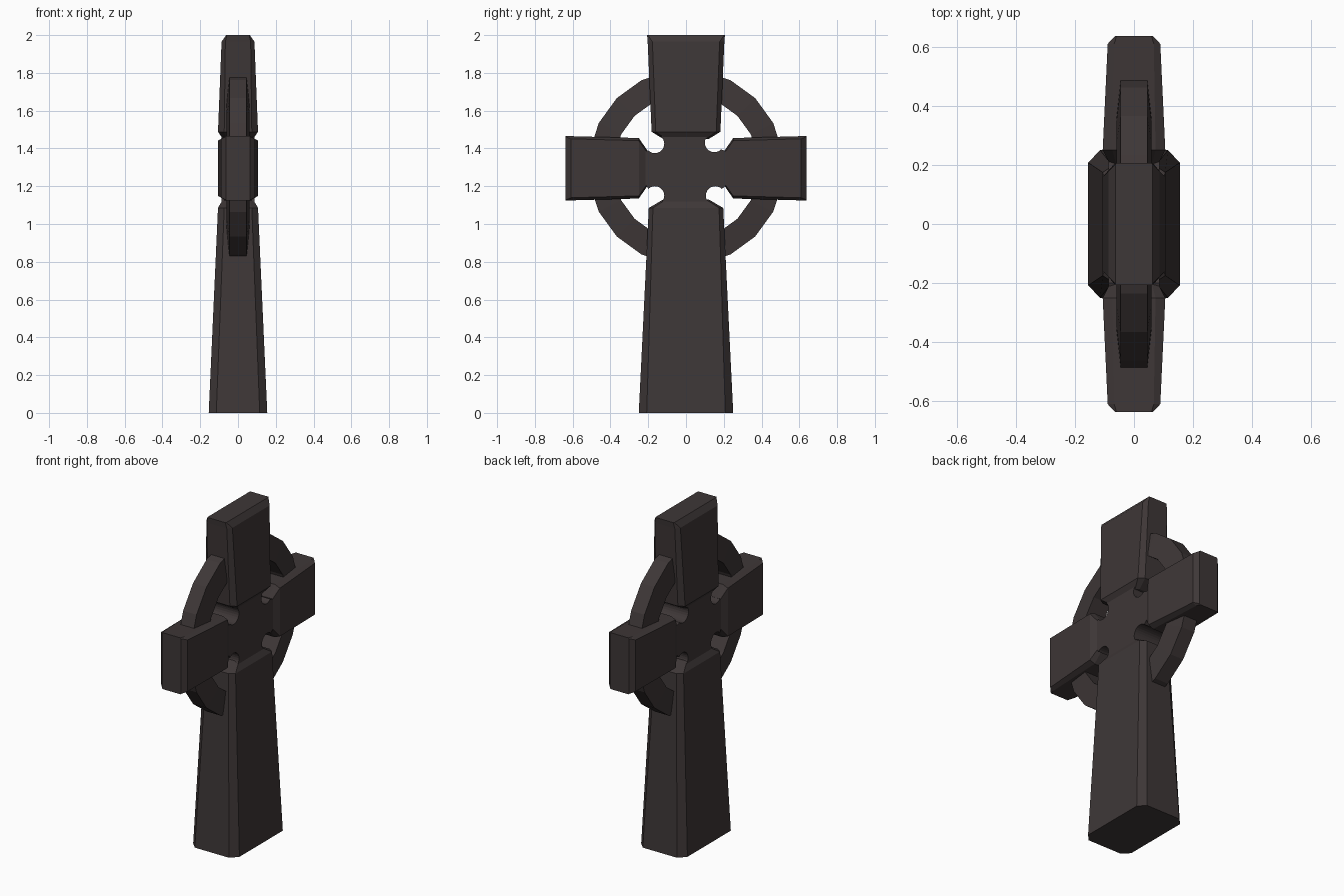
import bpy, bmesh, math

if "Cube" in bpy.data.objects:
    bpy.data.objects.remove(bpy.data.objects["Cube"])

CZ = 1.295  # height of the crossing

stone = bpy.data.materials.new("dark brown stone")
stone.diffuse_color = (0.048, 0.038, 0.038, 1)
stone.use_nodes = True
stone.node_tree.nodes["Principled BSDF"].inputs["Base Color"].default_value = stone.diffuse_color


def finish(name, bm):
    bmesh.ops.recalc_face_normals(bm, faces=bm.faces)
    me = bpy.data.meshes.new(name)
    bm.to_mesh(me)
    bm.free()
    me.materials.append(stone)
    ob = bpy.data.objects.new(name, me)
    bpy.context.collection.objects.link(ob)
    return ob


def loft(name, stations, place):
    """Chamfered block; station = (t, half width, half depth, width chamfer, depth chamfer)."""
    bm = bmesh.new()
    rings = []
    for t, a, x, ca, cx in stations:
        pts = [(a, x - cx), (a - ca, x), (-a + ca, x), (-a, x - cx),
               (-a, -x + cx), (-a + ca, -x), (a - ca, -x), (a, -x + cx)]
        rings.append([bm.verts.new(place(t, p, q)) for p, q in pts])
    for r0, r1 in zip(rings, rings[1:]):
        for i in range(8):
            j = (i + 1) % 8
            bm.faces.new((r0[i], r0[j], r1[j], r1[i]))
    bm.faces.new(rings[0])
    bm.faces.new(rings[-1])
    return finish(name, bm)


def upright(t, a, x):
    return (x, a, t)


# tapered shaft with sloped shoulders
loft("shaft", [(0, .25, .155, .042, .04), (1.085, .197, .106, .022, .033),
               (1.13, .12, .08, .015, .02)], upright)

# top arm, flaring upward
loft("top_arm", [(1.45, .12, .08, .015, .02), (1.488, .182, .106, .022, .033),
                 (1.965, .203, .087, .025, .02), (2.0, .206, .063, .004, .004)], upright)

# two side arms
for name, s in (("left_arm", -1), ("right_arm", 1)):
    loft(name, [(.20, .088, .08, .012, .02), (.25, .16, .106, .014, .033),
                (.61, .170, .089, .014, .022), (.637, .171, .063, .004, .004)],
         lambda t, a, x: (x, s * t, CZ + a))

# crossing slab with four round notches
notches = [(.150, 1.430), (-.165, 1.425), (-.165, 1.150), (.155, 1.150)]
arms = [(.3, .13), (-.3, .13), (-.3, -.13), (.3, -.13)]
profile = []
for k, (cy, cz) in enumerate(notches):
    ay, az = arms[k]
    side = (ay, CZ + az)
    near = (math.copysign(.21, ay), CZ + az * .7)
    end = (math.copysign(.14, ay), 1.53 if k < 2 else 1.05)
    mid = math.radians(225 + 90 * k)
    arc = [(cy + .05 * math.cos(mid + math.radians(d)), cz + .05 * math.sin(mid + math.radians(d)))
           for d in range(90, -91, -15)]
    seq = [side, near] + arc + [end] if k % 2 == 0 else [end] + arc + [near, side]
    profile += seq
bm = bmesh.new()
face = bm.faces.new([bm.verts.new((-.087, y, z)) for y, z in profile])
ext = bmesh.ops.extrude_face_region(bm, geom=[face])
bmesh.ops.translate(bm, vec=(.174, 0, 0),
                    verts=[v for v in ext["geom"] if isinstance(v, bmesh.types.BMVert)])
finish("crossing", bm)

# faceted ring, slightly thicker on its inner side
bm = bmesh.new()
N = 20
section = [(.385, .06), (.518, .045), (.518, -.045), (.385, -.06)]
rings = []
for i in range(N):
    a = math.radians(9 + 360 / N * i)
    rings.append([bm.verts.new((x, r * math.cos(a), 1.3 + r * math.sin(a))) for r, x in section])
for i in range(N):
    r0, r1 = rings[i], rings[(i + 1) % N]
    for j in range(4):
        k = (j + 1) % 4
        bm.faces.new((r0[j], r0[k], r1[k], r1[j]))
finish("ring", bm)
